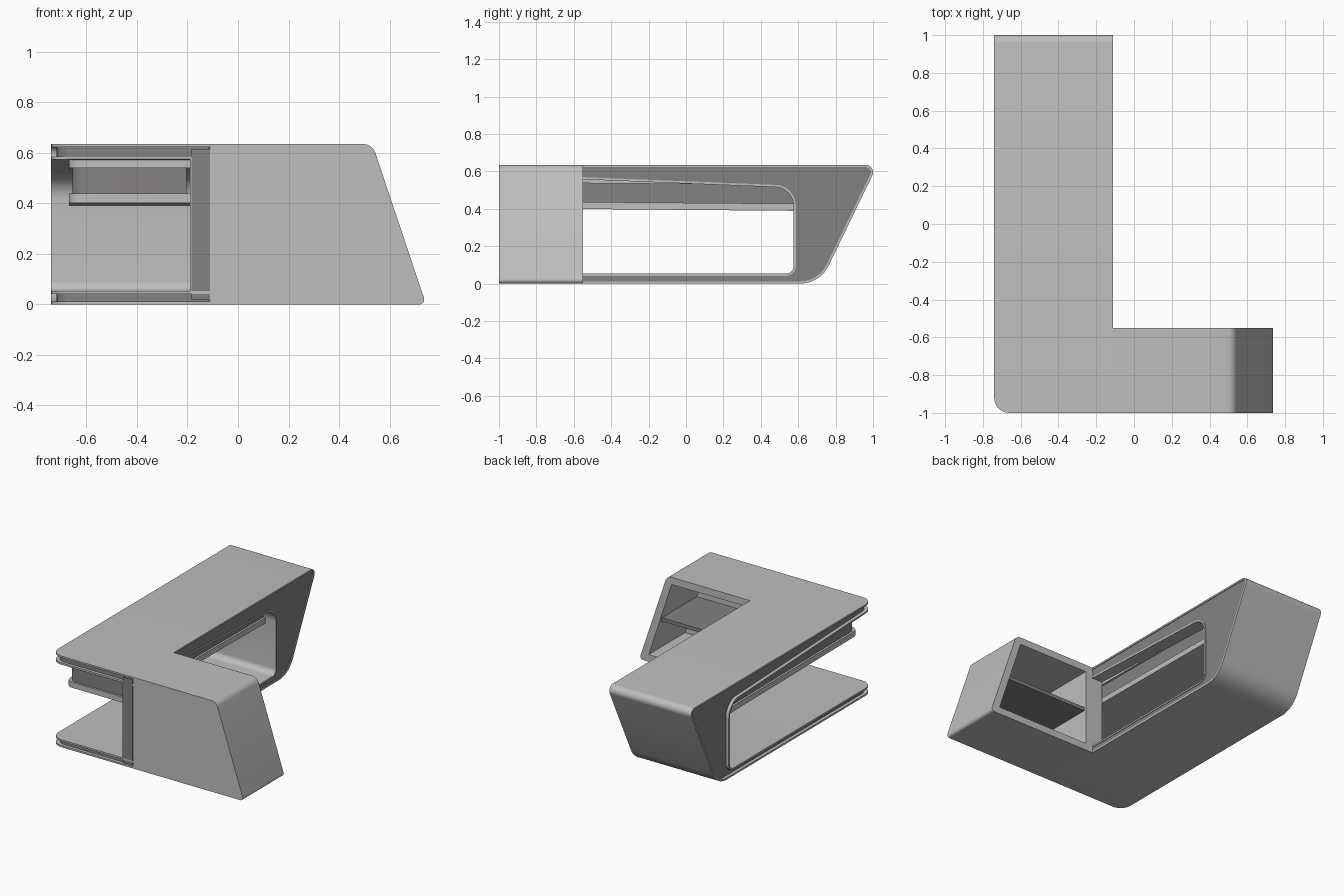
import bpy, bmesh, math
from mathutils import Vector

if "Cube" in bpy.data.objects:
    bpy.data.objects.remove(bpy.data.objects["Cube"])


def material(name, rgb):
    m = bpy.data.materials.new(name)
    m.diffuse_color = (*rgb, 1)
    m.use_nodes = True
    m.node_tree.nodes["Principled BSDF"].inputs["Base Color"].default_value = m.diffuse_color
    return m


LIGHT = material("light grey", (0.52, 0.52, 0.52))
DARK = material("dark grey", (0.235, 0.22, 0.228))


def fillet(pts, radii, closed=False, n=10):
    """Round the corners of a 2D path; radius 0 keeps the corner."""
    out = []
    for i, (p, r) in enumerate(zip(pts, radii)):
        p = Vector(p)
        if r == 0:
            out.append(p)
            continue
        a = (Vector(pts[i - 1]) - p).normalized()
        b = (Vector(pts[(i + 1) % len(pts)]) - p).normalized()
        half = a.angle(b) / 2
        c = p + (a + b).normalized() * (r / math.sin(half))
        s = p + a * (r / math.tan(half)) - c
        e = p + b * (r / math.tan(half)) - c
        tot = s.angle(e)
        for k in range(n + 1):
            t = k / n
            out.append(c + (s * math.sin((1 - t) * tot) + e * math.sin(t * tot)) / math.sin(tot))
    return out


def offset(path, d):
    """Shift an open path to its right-hand side."""
    out = []
    for i, p in enumerate(path):
        t = (path[min(i + 1, len(path) - 1)] - path[max(i - 1, 0)]).normalized()
        out.append(p + Vector((t.y, -t.x)) * d)
    return out


def prism(name, prof, a, b, mat, axis='X', corner=0):
    """Extrude a profile along X (profile is y,z) or Y (profile is x,z).
    corner rounds the upright edge at the front left."""
    bm = bmesh.new()
    put = (lambda p, s: (s, p[0], p[1])) if axis == 'X' else (lambda p, s: (p[0], s, p[1]))
    f = bm.faces.new([bm.verts.new(put(p, a)) for p in prof])
    g = bmesh.ops.extrude_face_region(bm, geom=[f])
    d = (b - a, 0, 0) if axis == 'X' else (0, b - a, 0)
    bmesh.ops.translate(bm, vec=d, verts=[v for v in g['geom'] if isinstance(v, bmesh.types.BMVert)])
    bmesh.ops.recalc_face_normals(bm, faces=bm.faces)
    if corner:
        # front left upright edges, leaving out the long closing span of open profiles
        ymin = min(v.co.y for v in bm.verts)
        es = [e for e in bm.edges
              if all(abs(v.co.x - a) < 1e-4 and v.co.y < ymin + 0.004 for v in e.verts)]
        bmesh.ops.bevel(bm, geom=es, offset=corner, segments=8, profile=0.5,
                        affect='EDGES', clamp_overlap=False)
    me = bpy.data.meshes.new(name)
    bm.to_mesh(me)
    bm.free()
    me.materials.append(mat)
    ob = bpy.data.objects.new(name, me)
    bpy.context.collection.objects.link(ob)
    return ob


def box(name, lo, hi, mat):
    prof = [(lo[1], lo[2]), (hi[1], lo[2]), (hi[1], hi[2]), (lo[1], hi[2])]
    return prism(name, prof, lo[0], hi[0], mat)


H, T = 0.635, 0.012
XL, XR = -0.74, -0.11

# Long arm: outer and inner skins around a recessed dark core
outer = fillet([(-1, H), (1.024, H), (0.716, 0), (-1, 0)], [0, 0.04, 0.17, 0])
inner = fillet([(-1, 0.575), (0.575, 0.512), (0.575, 0.053), (-1, 0.053)], [0, 0.1, 0.04, 0])
prism("long_arm_outer_skin", outer + offset(outer, T)[::-1], XL, XR, LIGHT, corner=0.08)
prism("long_arm_inner_skin", inner + offset(inner, -T)[::-1], XL, XR, LIGHT, corner=0.08)
core = offset(outer, T * 0.7) + offset(inner, -T * 0.7)[::-1]
for p in core:
    p.x = max(p.x, -0.978)
prism("long_arm_core", core, XL + 0.022, XR - 0.005, DARK, corner=0.07)

# Post beside the joint of the two arms
box("post_core", (-0.184, -1.0, 0.02), (-0.111, -0.56, 0.615), DARK)
box("post_inner_skin", (-0.19, -1.0, 0.05), (-0.184, -0.55, 0.577), LIGHT)
box("post_back", (-0.184, -0.56, 0.03), (-0.11, -0.55, 0.6), LIGHT)

# Hanging counter under the top: light, dark and light layers, tilted slightly
def layer(name, z0, z1, inset, mat):
    y0, y1, drop = -0.94 + inset, 0.585, 0.013
    prof = [(y0, z0), (y1, z0 - drop), (y1, z1 - drop), (y0, z1)]
    prism(name, prof, -0.67 + inset, -0.19 - inset, mat, corner=0.05)


layer("counter_top", 0.54, 0.575, 0, LIGHT)
layer("counter_body", 0.435, 0.545, 0.014, DARK)
layer("counter_base", 0.402, 0.44, 0, LIGHT)

# Short arm: hollow shell, open at the back
shell = fillet([(XR, 0), (0.745, 0), (0.532, H), (XR, H)], [0, 0.02, 0.05, 0])
short = prism("short_arm", shell, -1, -0.55, LIGHT, axis='Y')
hole = [(-0.055, 0.05), (0.672, 0.05), (0.496, 0.585), (-0.055, 0.585)]
cutter = prism("short_arm_cutter", hole, -0.95, -0.5, LIGHT, axis='Y')
cutter.hide_render = True
mod = short.modifiers.new("hollow", 'BOOLEAN')
mod.operation = 'DIFFERENCE'
mod.object = cutter
mod.solver = 'EXACT'
bpy.context.view_layer.objects.active = short
bpy.ops.object.modifier_apply(modifier=mod.name)
bpy.data.objects.remove(cutter)

# Shelf inside the short arm
prism("shelf", [(-0.07, 0.3), (0.6, 0.3), (0.593, 0.325), (-0.07, 0.325)], -0.96, -0.565, DARK, axis='Y')

# Smooth the rounded parts and keep the edges sharp
for ob in bpy.context.collection.objects:
    bpy.ops.object.select_all(action='DESELECT')
    ob.select_set(True)
    bpy.context.view_layer.objects.active = ob
    bpy.ops.object.shade_smooth_by_angle(angle=math.radians(30))
